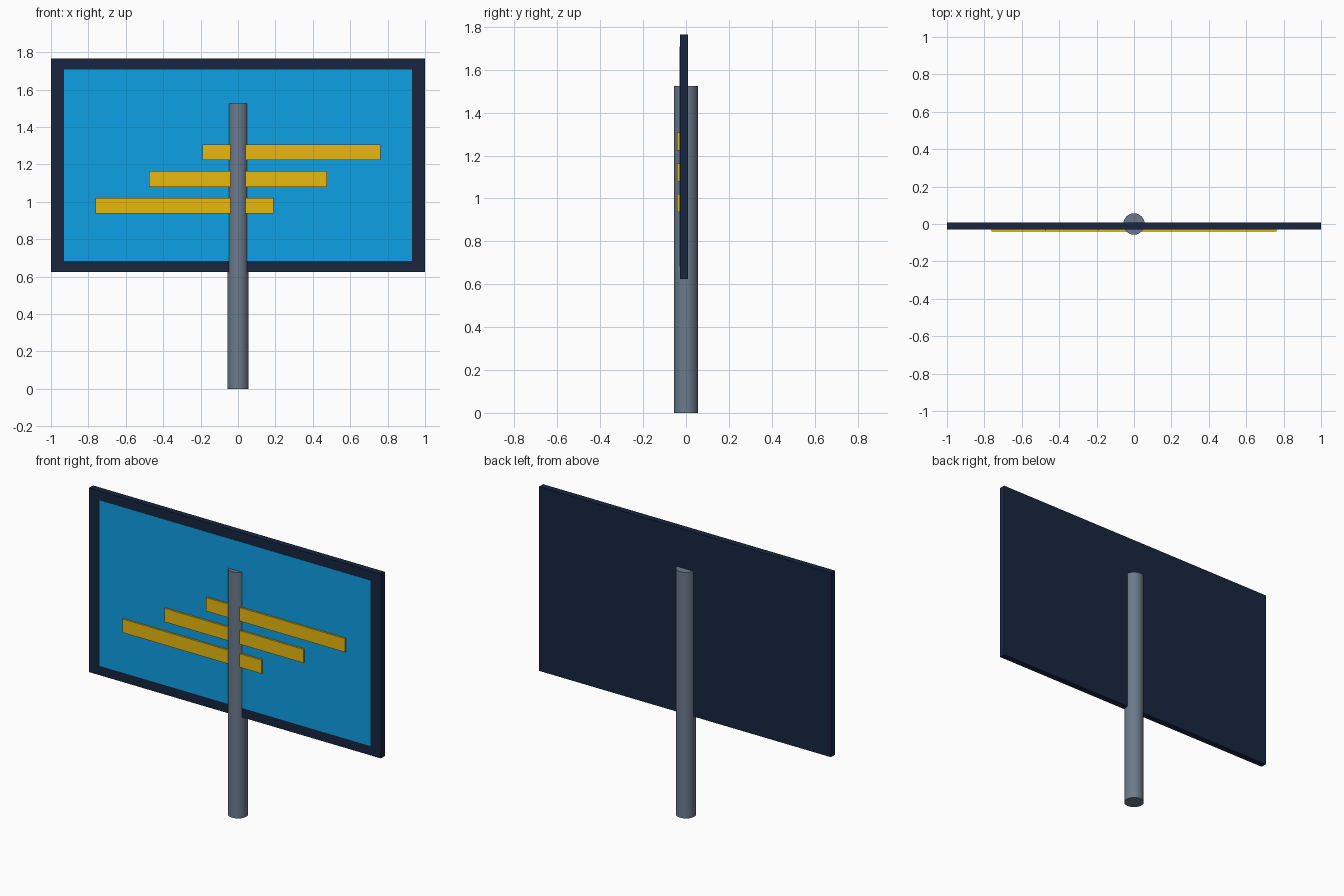
import bpy

if "Cube" in bpy.data.objects:
    bpy.data.objects.remove(bpy.data.objects["Cube"])


def material(name, hex_color):
    """Flat colour given as an sRGB hex string."""
    channels = [int(hex_color[i:i + 2], 16) / 255 for i in (0, 2, 4)]
    linear = [c / 12.92 if c <= 0.04045 else ((c + 0.055) / 1.055) ** 2.4 for c in channels]
    mat = bpy.data.materials.new(name)
    mat.diffuse_color = (*linear, 1)
    mat.use_nodes = True
    mat.node_tree.nodes["Principled BSDF"].inputs["Base Color"].default_value = mat.diffuse_color
    return mat


def box(name, x, y, z, mat):
    """Box from (min, max) ranges on each axis."""
    center = [(a + b) / 2 for a, b in (x, y, z)]
    bpy.ops.mesh.primitive_cube_add(size=1, location=center)
    obj = bpy.context.object
    obj.name = name
    obj.scale = [b - a for a, b in (x, y, z)]
    bpy.ops.object.transform_apply(location=False, rotation=False, scale=True)
    obj.data.materials.append(mat)
    return obj


navy = material("navy", "18263f")
blue = material("blue", "0ea0e6")
yellow = material("yellow", "eab80f")
slate = material("slate", "6b7a8c")

FRONT = -0.029  # front face of the board

# Round post running up through the board
POST_HEIGHT = 1.524
bpy.ops.mesh.primitive_cylinder_add(vertices=32, radius=0.057, depth=POST_HEIGHT,
                                    location=(0, 0, POST_HEIGHT / 2))
post = bpy.context.object
post.name = "post"
post.data.materials.append(slate)
bpy.ops.object.shade_smooth_by_angle()

# Board, with a thin coloured face inset from its border
box("board", (-1, 1), (FRONT, 0.009), (0.624, 1.766), navy)
box("face_panel", (-0.93, 0.93), (FRONT - 0.001, FRONT + 0.014), (0.682, 1.708), blue)

# Three staggered stripes stepping up to the right
for i in (-1, 0, 1):
    cx, cz = 0.286 * i, 1.122 + 0.143 * i
    box(f"stripe_{i + 2}", (cx - 0.476, cx + 0.476), (-0.041, FRONT + 0.004),
        (cz - 0.042, cz + 0.042), yellow)
